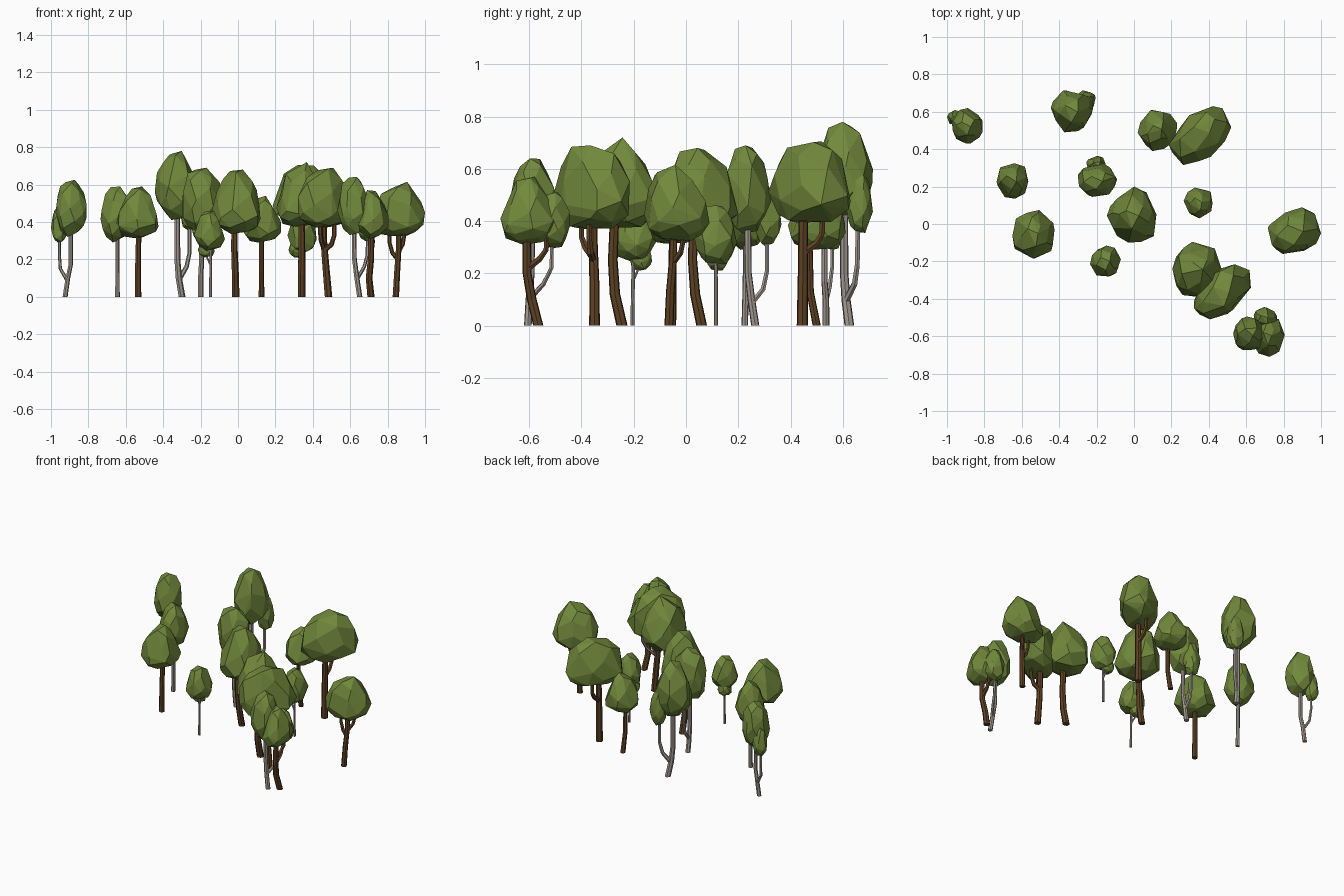
import bpy, bmesh, math, random
from mathutils import Vector

def material(name, rgb):
    m = bpy.data.materials.new(name)
    m.diffuse_color = (*rgb, 1)
    return m

LEAF = material("leaf green", (0.165, 0.25, 0.045))
BROWN = material("brown bark", (0.115, 0.055, 0.018))
PALE = material("pale bark", (0.37, 0.325, 0.285))

def finish(bm, name, mat):
    bmesh.ops.recalc_face_normals(bm, faces=bm.faces)
    me = bpy.data.meshes.new(name)
    bm.to_mesh(me)
    bm.free()
    me.materials.append(mat)
    ob = bpy.data.objects.new(name, me)
    bpy.context.collection.objects.link(ob)
    return ob

def crown(name, xs, ys, zs, seed, shape="egg", skew=0.0):
    """Faceted leaf mass: hull of jittered spiral points, fitted to its bounds."""
    low, power, taper = {"egg": (0.72, 0.9, 0.12), "dome": (0.42, 0.75, 0.12),
                         "cone": (0.45, 0.85, 0.3)}[shape]
    rnd = random.Random(seed)
    n, pts = 34, []
    for i in range(n):
        z = 1 - 2 * (i + 0.5) / n
        r = math.sqrt(1 - z * z) ** power
        a = i * 2.39996 + rnd.uniform(-0.3, 0.3)
        k = rnd.uniform(0.9, 1.05)
        r *= k * (1 - taper * max(z, 0))
        x, y = r * math.cos(a), r * math.sin(a)
        pts.append(Vector((x + skew * y, y + skew * x, k * z * (low if z < 0 else 1))))
    lo = [min(p[i] for p in pts) for i in range(3)]
    hi = [max(p[i] for p in pts) for i in range(3)]
    bm = bmesh.new()
    for p in pts:
        bm.verts.new([b[0] + (p[i] - lo[i]) / (hi[i] - lo[i]) * (b[1] - b[0])
                      for i, b in enumerate((xs, ys, zs))])
    res = bmesh.ops.convex_hull(bm, input=bm.verts)
    bmesh.ops.delete(bm, geom=list({g for g in res["geom_interior"] if isinstance(g, bmesh.types.BMVert)}),
                     context="VERTS")
    bmesh.ops.dissolve_limit(bm, angle_limit=math.radians(9), verts=bm.verts, edges=bm.edges)
    return finish(bm, name, LEAF)

def limb(name, path, r0, r1, mat, sides=7):
    """Tapered tube along a few points."""
    bm = bmesh.new()
    P = [Vector(p) for p in path]
    rings = []
    up = Vector((0, 0, 1))
    for i, p in enumerate(P):
        t = up if i == 0 and p.z == 0 else P[min(i + 1, len(P) - 1)] - P[max(i - 1, 0)]
        q = up.rotation_difference(t.normalized())
        r = r0 + (r1 - r0) * i / (len(P) - 1)
        rings.append([bm.verts.new(p + q @ Vector((r * math.cos(a), r * math.sin(a), 0)))
                      for a in (2 * math.pi * s / sides for s in range(sides))])
    for A, B in zip(rings, rings[1:]):
        for s in range(sides):
            t = (s + 1) % sides
            bm.faces.new((A[s], A[t], B[t], B[s]))
    bm.faces.new(rings[0])
    bm.faces.new(rings[-1])
    return finish(bm, name, mat)

count = 0
def tree(xs, ys, zs, shape, bark, trunk, r, branches=(), small=None, skew=0.0):
    """Trunk, branches, main crown and optional small side crown."""
    global count
    count += 1
    crown(f"crown_{count}", xs, ys, zs, count * 7, shape, skew)
    limb(f"trunk_{count}", trunk, r, r * 0.8, bark)
    for i, b in enumerate(branches):
        limb(f"branch_{count}_{i + 1}", b, r * 0.7, r * 0.5, bark, 6)
    if small:
        crown(f"small_crown_{count}", *small, count * 7 + 3, "egg")

# Pale-barked trees
tree((-0.975, -0.81), (0.43, 0.62), (0.32, 0.625), "egg", PALE,
     [(-0.925, 0.535, 0), (-0.91, 0.535, 0.1), (-0.895, 0.53, 0.17), (-0.895, 0.53, 0.45)], 0.014,
     [[(-0.915, 0.535, 0.09), (-0.95, 0.55, 0.15), (-0.955, 0.56, 0.23), (-0.955, 0.56, 0.38)]],
     ((-1.0, -0.91), (0.525, 0.61), (0.29, 0.49)))
tree((-0.735, -0.565), (0.135, 0.325), (0.29, 0.59), "egg", PALE,
     [(-0.645, 0.225, 0), (-0.645, 0.228, 0.15), (-0.645, 0.23, 0.42)], 0.013)
tree((-0.445, -0.22), (0.49, 0.715), (0.41, 0.78), "egg", PALE,
     [(-0.3, 0.625, 0), (-0.317, 0.612, 0.1), (-0.325, 0.605, 0.2), (-0.325, 0.605, 0.55)], 0.019,
     [[(-0.31, 0.615, 0.1), (-0.275, 0.645, 0.16), (-0.26, 0.655, 0.23), (-0.26, 0.66, 0.47)]],
     ((-0.31, -0.205), (0.61, 0.715), (0.355, 0.595)))
tree((-0.3, -0.09), (0.145, 0.325), (0.35, 0.69), "egg", PALE,
     [(-0.2, 0.265, 0), (-0.2, 0.25, 0.1), (-0.195, 0.238, 0.2), (-0.195, 0.235, 0.5)], 0.016,
     [[(-0.2, 0.255, 0.09), (-0.2, 0.295, 0.14), (-0.2, 0.31, 0.21), (-0.2, 0.31, 0.4)]],
     ((-0.255, -0.15), (0.265, 0.365), (0.305, 0.53)))
tree((-0.235, -0.07), (-0.28, -0.115), (0.245, 0.46), "egg", PALE,
     [(-0.147, -0.205, 0), (-0.147, -0.203, 0.15), (-0.147, -0.2, 0.34)], 0.008,
     [[(-0.147, -0.203, 0.17), (-0.165, -0.185, 0.21), (-0.17, -0.175, 0.27)]],
     ((-0.215, -0.125), (-0.215, -0.13), (0.21, 0.31)))
tree((0.265, 0.42), (0.03, 0.195), (0.235, 0.46), "egg", PALE,
     [(0.345, 0.115, 0), (0.345, 0.115, 0.15), (0.345, 0.113, 0.34)], 0.008,
     [[(0.345, 0.115, 0.17), (0.325, 0.118, 0.21), (0.315, 0.12, 0.27)]],
     ((0.27, 0.355), (0.075, 0.16), (0.21, 0.31)))
tree((0.53, 0.705), (-0.675, -0.495), (0.33, 0.64), "egg", PALE,
     [(0.65, -0.605, 0), (0.635, -0.6, 0.1), (0.622, -0.592, 0.2), (0.62, -0.588, 0.46)], 0.015,
     [[(0.64, -0.6, 0.1), (0.675, -0.545, 0.16), (0.69, -0.515, 0.22), (0.695, -0.51, 0.4)]],
     ((0.64, 0.765), (-0.56, -0.445), (0.295, 0.51)))

# Brown-barked trees
tree((-0.65, -0.425), (-0.185, 0.075), (0.315, 0.59), "cone", BROWN,
     [(-0.535, -0.055, 0), (-0.535, -0.052, 0.17), (-0.53, -0.05, 0.42)], 0.018)
tree((-0.145, 0.12), (-0.1, 0.2), (0.335, 0.68), "cone", BROWN,
     [(-0.013, 0.06, 0), (-0.015, 0.035, 0.12), (-0.02, 0.025, 0.25), (-0.02, 0.03, 0.48)], 0.021)
tree((0.02, 0.23), (0.39, 0.61), (0.29, 0.54), "cone", BROWN,
     [(0.125, 0.5, 0), (0.125, 0.475, 0.13), (0.125, 0.47, 0.38)], 0.016)
tree((0.185, 0.52), (0.315, 0.63), (0.395, 0.705), "dome", BROWN,
     [(0.34, 0.445, 0), (0.34, 0.447, 0.2), (0.345, 0.45, 0.52)], 0.022,
     [[(0.34, 0.45, 0.28), (0.34, 0.5, 0.315), (0.34, 0.52, 0.35), (0.34, 0.525, 0.45)]], skew=0.2)
tree((0.205, 0.475), (-0.39, -0.095), (0.375, 0.72), "cone", BROWN,
     [(0.34, -0.245, 0), (0.34, -0.272, 0.12), (0.34, -0.28, 0.25), (0.34, -0.27, 0.5)], 0.022)
tree((0.32, 0.625), (-0.51, -0.215), (0.37, 0.69), "dome", BROWN,
     [(0.483, -0.35, 0), (0.47, -0.35, 0.15), (0.458, -0.355, 0.3), (0.455, -0.36, 0.5)], 0.021,
     [[(0.462, -0.355, 0.25), (0.5, -0.365, 0.28), (0.515, -0.37, 0.33), (0.515, -0.37, 0.45)],
      [(0.46, -0.355, 0.26), (0.445, -0.385, 0.3), (0.44, -0.4, 0.34), (0.44, -0.4, 0.44)]], skew=0.2)
tree((0.715, 1.0), (-0.16, 0.09), (0.325, 0.615), "dome", BROWN,
     [(0.843, -0.065, 0), (0.85, -0.06, 0.13), (0.858, -0.05, 0.25), (0.86, -0.045, 0.45)], 0.018,
     [[(0.855, -0.052, 0.2), (0.825, -0.05, 0.235), (0.81, -0.05, 0.29), (0.81, -0.05, 0.4)],
      [(0.858, -0.05, 0.24), (0.88, -0.02, 0.28), (0.89, -0.01, 0.33), (0.89, -0.01, 0.42)]], skew=0.1)
tree((0.63, 0.805), (-0.71, -0.49), (0.31, 0.57), "cone", BROWN,
     [(0.71, -0.565, 0), (0.7, -0.59, 0.1), (0.71, -0.608, 0.2), (0.715, -0.61, 0.42)], 0.02,
     [[(0.71, -0.605, 0.22), (0.715, -0.56, 0.255), (0.72, -0.535, 0.29), (0.72, -0.53, 0.38)]])
